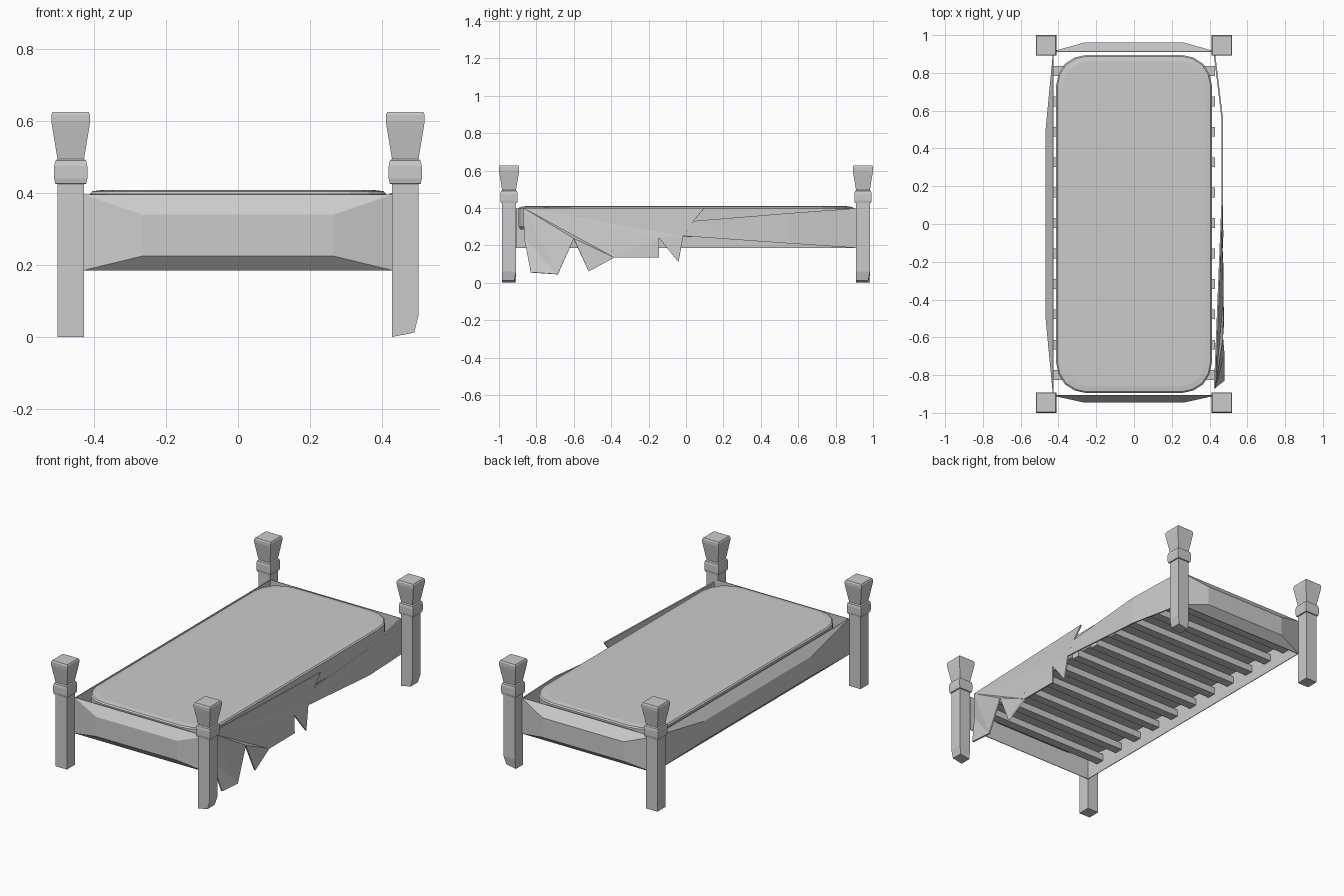
import bpy, bmesh
from mathutils import Vector

cube = bpy.data.objects.get("Cube")
if cube:
    bpy.data.objects.remove(cube, do_unlink=True)

grey = bpy.data.materials.new("plain_grey")
grey.use_nodes = True
GREY = (0.6, 0.6, 0.6, 1)
grey.diffuse_color = GREY
grey.node_tree.nodes["Principled BSDF"].inputs["Base Color"].default_value = GREY


def finish(name, bm):
    bmesh.ops.recalc_face_normals(bm, faces=bm.faces)
    mesh = bpy.data.meshes.new(name)
    bm.to_mesh(mesh)
    bm.free()
    mesh.materials.append(grey)
    obj = bpy.data.objects.new(name, mesh)
    bpy.context.collection.objects.link(obj)
    return obj


def loft(name, rings):
    """Skin a stack of equal-length rings and cap both ends."""
    bm = bmesh.new()
    loops = [[bm.verts.new(p) for p in ring] for ring in rings]
    for a, b in zip(loops, loops[1:]):
        for i in range(len(a)):
            j = (i + 1) % len(a)
            bm.faces.new((a[i], a[j], b[j], b[i]))
    bm.faces.new(loops[0])
    bm.faces.new(loops[-1])
    return finish(name, bm)


def torn_sheet(name, points, thickness=0.008):
    """Thin plate from an outline of (x, y, z) points."""
    bm = bmesh.new()
    face = bm.faces.new([bm.verts.new(p) for p in points])
    bmesh.ops.triangulate(bm, faces=[face])
    obj = finish(name, bm)
    solid = obj.modifiers.new("thickness", "SOLIDIFY")
    solid.thickness = thickness
    solid.offset = 0
    return obj


CORNERS = [(-1, -1), (1, -1), (1, 1), (-1, 1)]

# Corner posts: square leg, collar and flared head, as (height, half width)
PROFILE = [(0, .037), (.06, .037), (.425, .037), (.426, .043), (.44, .046),
           (.475, .046), (.49, .043), (.495, .037), (.58, .051), (.6, .054),
           (.618, .054), (.626, .05)]
for sx, sy in CORNERS:
    rings = [[Vector((sx * .465 + cx * r, sy * .946 + cy * r, z))
              for cx, cy in CORNERS] for z, r in PROFILE]
    if sx > 0:  # chipped feet on the damaged side
        for v in rings[0]:
            if v.x > .465:
                v.x -= .012
                v.z += .012
            if v.y > sy * .946:
                v.y -= .008
    end = "front" if sy < 0 else "back"
    side = "left" if sx > 0 else "right"
    loft(f"{end}_{side}_post", rings)


# Bulging boards: flat inside, raised plateau outside
def board(name, place, half, plateau, inner, outer):
    rings = [[place(c * half, d, z) for c, z in
              [(-1, .185), (1, .185), (1, .396), (-1, .396)]] for d in (inner, inner + .004)]
    rings.append([place(c * plateau, outer, z) for c, z in
                  [(-1, .225), (1, .225), (1, .34), (-1, .34)]])
    loft(name, rings)


board("front_board", lambda u, d, z: (u, -d, z), .43, .265, .905, .945)
board("back_board", lambda u, d, z: (u, d, z), .43, .265, .91, .96)
board("right_side_board", lambda u, d, z: (-d, u, z), .91, .5, .425, .468)

# Broken left side board: jagged hanging half and a long splinter
torn_sheet("broken_side_board", [
    (.427, -.87, .4), (.43, -.865, .24), (.475, -.83, .055), (.475, -.685, .045),
    (.468, -.6, .235), (.473, -.52, .06), (.468, -.385, .18), (.47, -.385, .135),
    (.468, -.145, .135), (.465, -.145, .24), (.47, -.04, .11), (.466, -.015, .25),
    (.466, .04, .33), (.466, .1, .4)])
torn_sheet("side_board_splinter", [
    (.466, -.015, .25), (.468, .55, .21), (.425, .91, .186),
    (.425, .91, .398), (.468, .55, .372), (.466, .04, .33)])

# Slats
for i in range(11):
    y = -.8 + i * .161
    loft(f"slat_{i + 1}", [[(cx * .43, y + cy * .026, z) for cx, cy in CORNERS]
                           for z in (.245, .285)])


# Mattress: rounded rectangle with a softened top edge
def rounded(hx, hy, r, z):
    steps = [(1, 0), (.92, .38), (.71, .71), (.38, .92)]
    ring = []
    for q, (sx, sy) in enumerate([(1, 1), (-1, 1), (-1, -1), (1, -1)]):
        for c, s in steps + [(0, 1)]:
            if q % 2:
                c, s = s, c
            ring.append((sx * (hx - r + r * c), sy * (hy - r + r * s), z))
    return ring


loft("mattress", [rounded(.4, .885, .15, .285), rounded(.412, .895, .16, .3),
                  rounded(.412, .895, .16, .398), rounded(.405, .888, .155, .405),
                  rounded(.375, .86, .135, .409)])
